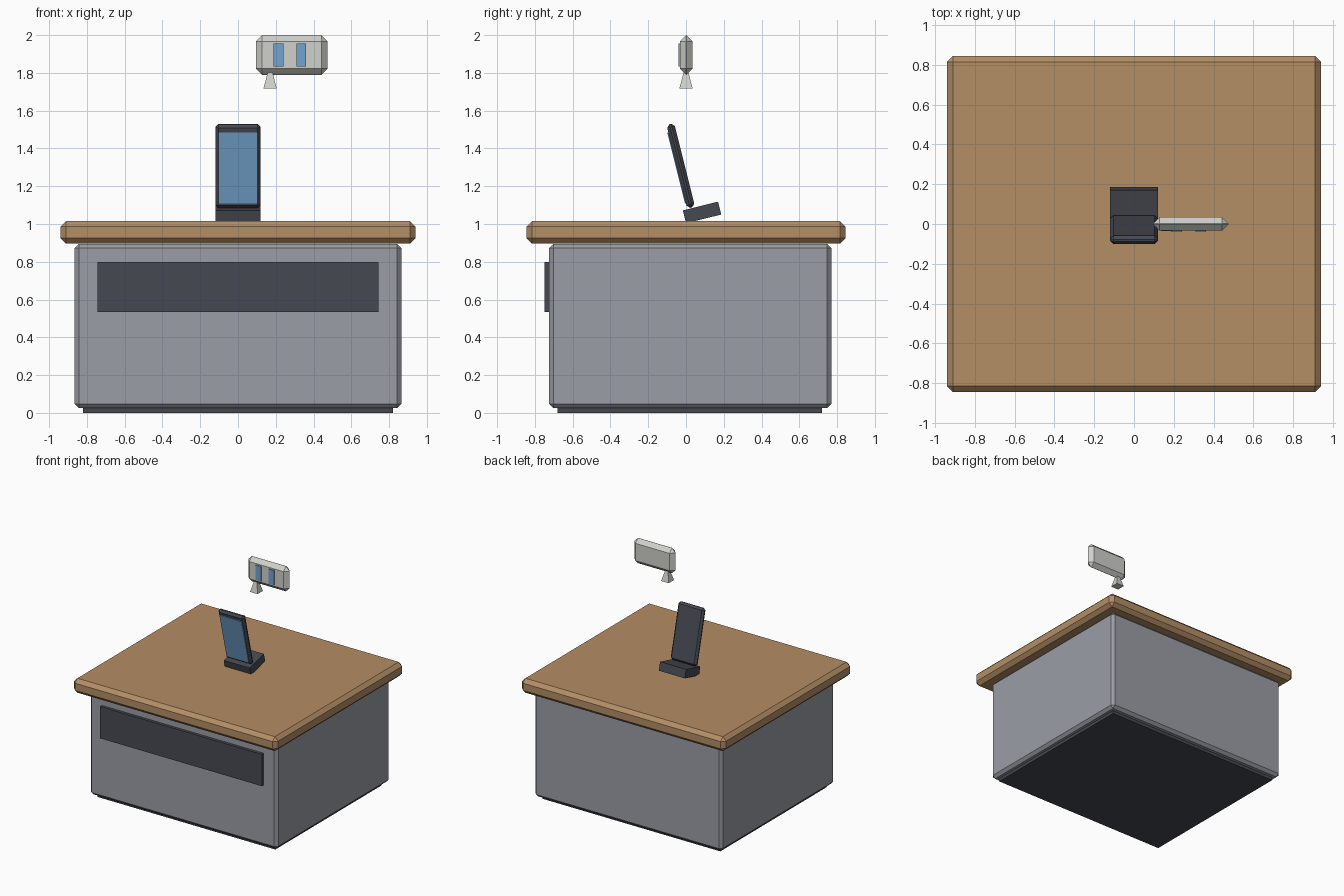
import bpy, bmesh, math
from mathutils import Matrix, Vector

if "Cube" in bpy.data.objects:
    bpy.data.objects.remove(bpy.data.objects["Cube"])


def material(name, r, g, b):
    lin = [((c / 255 + 0.055) / 1.055) ** 2.4 for c in (r, g, b)]
    m = bpy.data.materials.new(name)
    m.diffuse_color = (*lin, 1)
    m.use_nodes = True
    m.node_tree.nodes["Principled BSDF"].inputs["Base Color"].default_value = m.diffuse_color
    return m


WOOD = material("warm wood", 180, 142, 102)
GREY = material("cabinet grey", 154, 157, 165)
DARK = material("dark slate", 70, 73, 82)
BLUE = material("screen blue", 116, 164, 206)
PALE = material("pale grey", 208, 209, 203)


def finish(bm, name, mat, matrix):
    bm.transform(matrix)
    bmesh.ops.recalc_face_normals(bm, faces=bm.faces)
    me = bpy.data.meshes.new(name)
    bm.to_mesh(me)
    bm.free()
    me.materials.append(mat)
    ob = bpy.data.objects.new(name, me)
    bpy.context.collection.objects.link(ob)
    return ob


def box(name, mat, centre, size, bevel=0, frame=Matrix()):
    """Box with an optional single chamfer, placed within a local frame."""
    bm = bmesh.new()
    bmesh.ops.create_cube(bm, size=1)
    bmesh.ops.scale(bm, vec=Vector(size), verts=bm.verts)
    if bevel:
        bmesh.ops.bevel(bm, geom=bm.edges[:], offset=bevel, segments=1,
                        profile=0.5, affect='EDGES')
    return finish(bm, name, mat, frame @ Matrix.Translation(centre))


# Counter cabinet
box("plinth", DARK, (0, 0.02, 0.02), (1.64, 1.40, 0.04))
box("cabinet_body", GREY, (0, 0.022, 0.46), (1.73, 1.495, 0.87), 0.023)
box("front_panel", DARK, (0, -0.73, 0.667), (1.49, 0.04, 0.265))
box("counter_top", WOOD, (0, 0, 0.956), (1.88, 1.69, 0.12), 0.03)

# Tilted stand and display
tilt = Matrix.Rotation(math.radians(14), 4, 'X')
box("stand_base", DARK, (0, 0, 0), (0.24, 0.192, 0.07), 0,
    Matrix.Translation((0, 0.085, 1.061)) @ tilt)
display = Matrix.Translation((0, -0.028, 1.308)) @ tilt
box("display_case", DARK, (0, 0, 0), (0.24, 0.042, 0.456), 0.016, display)
box("display_screen", BLUE, (0, -0.022, -0.006), (0.204, 0.009, 0.388), 0, display)

# Floating speech bubble with two marks
box("bubble", PALE, (0.285, 0.001, 1.895), (0.38, 0.068, 0.21), 0.033)
for i, x in enumerate((0.214, 0.335)):
    box(f"bubble_mark_{i + 1}", BLUE, (x, -0.0365, 1.895), (0.052, 0.009, 0.122))

# Flared square tail under the bubble
bm = bmesh.new()
bmesh.ops.create_cone(bm, cap_ends=True, segments=4, radius1=0.035 * math.sqrt(2),
                      radius2=0.013 * math.sqrt(2), depth=0.085,
                      matrix=Matrix.Rotation(math.radians(45), 4, 'Z'))
finish(bm, "bubble_tail", PALE, Matrix.Translation((0.17, 0, 1.7595)))
